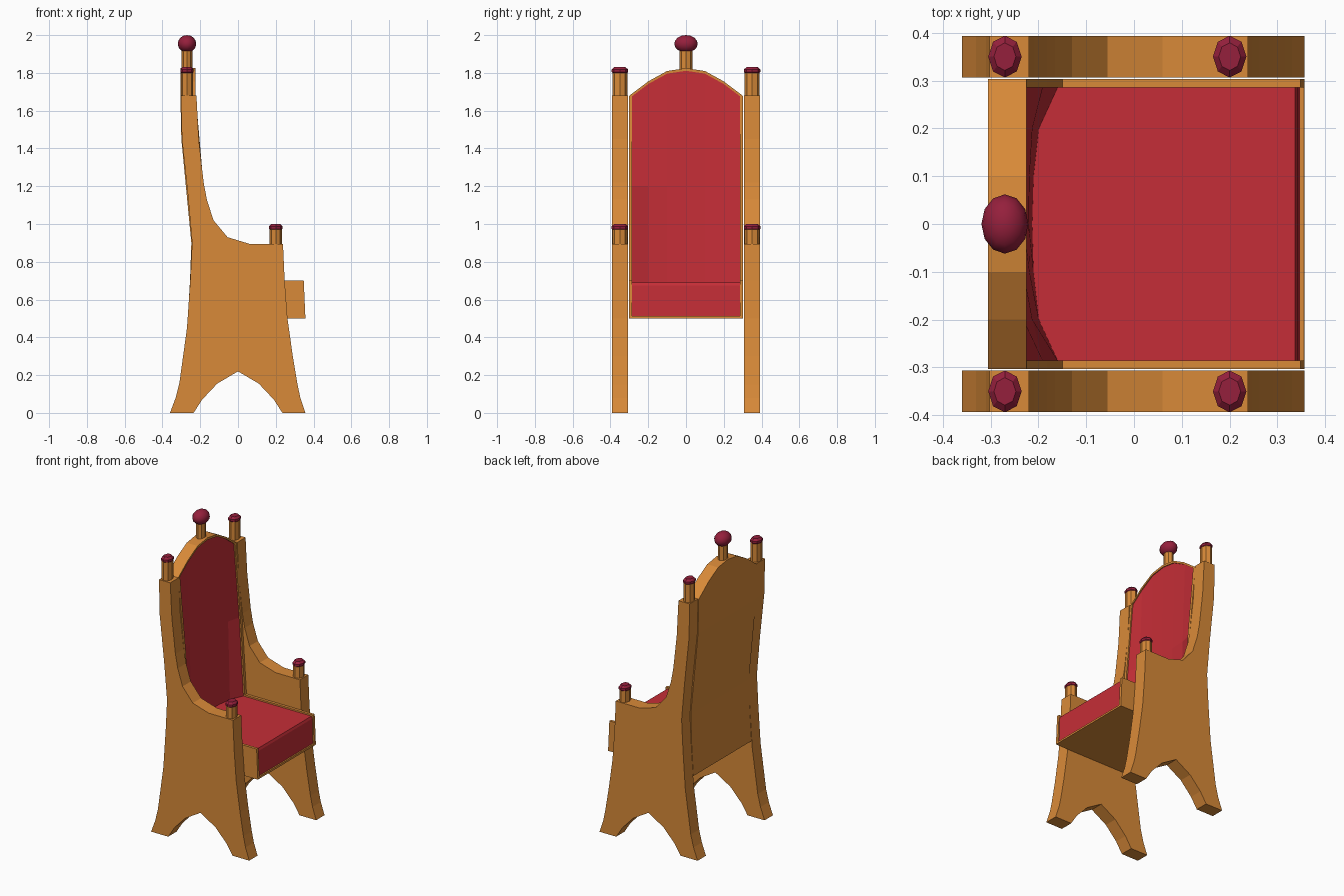
import bpy, bmesh, math

if "Cube" in bpy.data.objects:
    bpy.data.objects.remove(bpy.data.objects["Cube"])


def material(name, rgb):
    m = bpy.data.materials.new(name)
    m.diffuse_color = (*rgb, 1)
    m.use_nodes = True
    m.node_tree.nodes["Principled BSDF"].inputs["Base Color"].default_value = m.diffuse_color
    return m


WOOD = material("warm wood", (0.69, 0.254, 0.04))
RED = material("red upholstery", (0.56, 0.027, 0.038))
CRIMSON = material("dark crimson", (0.30, 0.014, 0.045))


def finish(bm, name, mat):
    bmesh.ops.recalc_face_normals(bm, faces=bm.faces)
    me = bpy.data.meshes.new(name)
    bm.to_mesh(me)
    bm.free()
    me.materials.append(mat)
    ob = bpy.data.objects.new(name, me)
    bpy.context.collection.objects.link(ob)
    return ob


def loft(name, ys, section, mat):
    """Closed (x, z) section at every y, bridged and capped."""
    bm = bmesh.new()
    rings = [[bm.verts.new((x, y, z)) for x, z in section(y)] for y in ys]
    n = len(rings[0])
    for a, b in zip(rings, rings[1:]):
        for i in range(n):
            j = (i + 1) % n
            bm.faces.new((a[i], a[j], b[j], b[i]))
    bm.faces.new(rings[0])
    bm.faces.new(rings[-1])
    return finish(bm, name, mat)


def lathe(name, x, y, rings, mat, ratio=1.25, sides=8):
    """Elliptical turned part from (radius, z) rings, wider along y."""
    bm = bmesh.new()
    loops = []
    for r, z in rings:
        loops.append([bm.verts.new((x + r * math.cos(a), y + r * ratio * math.sin(a), z))
                      for a in (2 * math.pi * k / sides for k in range(sides))])
    for a, b in zip(loops, loops[1:]):
        for i in range(sides):
            j = (i + 1) % sides
            bm.faces.new((a[i], a[j], b[j], b[i]))
    bm.faces.new(loops[0])
    bm.faces.new(loops[-1])
    return finish(bm, name, mat)


def lerp(table, v):
    for (a, p), (b, q) in zip(table, table[1:]):
        if v <= b:
            return p + (q - p) * (v - a) / (b - a)
    return table[-1][1]


# side panels: feet, arm and back post in one outline
SIDE = [(-0.36, 0), (-0.33, 0.08), (-0.31, 0.16), (-0.27, 0.45), (-0.253, 0.7),
        (-0.243, 0.9), (-0.265, 1.15), (-0.297, 1.45), (-0.302, 1.68),
        (-0.22, 1.68), (-0.208, 1.45), (-0.182, 1.22), (-0.165, 1.13), (-0.13, 1.02),
        (-0.055, 0.93), (0.06, 0.895), (0.238, 0.895), (0.247, 0.7), (0.262, 0.5),
        (0.29, 0.3), (0.315, 0.15), (0.33, 0.08), (0.357, 0),
        (0.235, 0), (0.19, 0.07), (0.11, 0.155), (0, 0.22),
        (-0.11, 0.155), (-0.19, 0.07), (-0.235, 0)]
for s, side in ((-1, "right"), (1, "left")):
    loft(f"{side}_side_panel", (s * 0.306, s * 0.393), lambda y: SIDE, WOOD)

# arched top of the backrest
ARCH = [(0, 1.825), (0.1, 1.81), (0.2, 1.755), (0.303, 1.677)]


def top(y):
    return lerp(ARCH, abs(y))


REAR = [(-0.3, 1.45), (-0.247, 0.9), (-0.254, 0.7), (-0.266, 0.5)]
COLS = (-0.285, -0.2, -0.1, 0, 0.1, 0.2, 0.285)


# wooden seat and back core, with front lip and arched rim around the upholstery
def core(y):
    t = top(y)
    return [(0.357, 0.5), (0.356, 0.513), (0.33, 0.513), (0.33, 0.68), (-0.222, 0.68),
            (-0.238, t - 0.014), (-0.225, t - 0.014), (-0.225, t), (-0.305, t)] + REAR


loft("seat_and_back_frame", COLS, core, WOOD)


# thin wooden cheeks at both edges of the seat and back
def cheek(y):
    t = top(y)
    return [(0.357, 0.5), (0.348, 0.7), (-0.15, 0.7), (-0.182, 1.2),
            (-0.225, t), (-0.305, t)] + REAR


for s, side in ((-1, "right"), (1, "left")):
    loft(f"{side}_frame_cheek", (s * 0.285, s * 0.303), cheek, WOOD)

# recessed upholstery: front, seat and hollowed backrest
HOLLOW = [(0, -0.213), (0.1, -0.21), (0.2, -0.199), (0.285, -0.16)]


def padding(y):
    t = top(y) - 0.014
    b = lerp(HOLLOW, abs(y))
    return [(0.347, 0.513), (0.343, 0.675), (0.337, 0.69), (b, 0.69),
            (b * 0.55 - 0.103, 1.2), (-0.231, t),
            (-0.24, t), (-0.224, 0.68), (0.328, 0.68), (0.328, 0.513)]


loft("upholstery", COLS, padding, RED)

# posts with faceted caps on the arms and back
for s, side in ((-1, "right"), (1, "left")):
    for part, x, z0, z1 in (("back", -0.27, 1.67, 1.8), ("arm", 0.2, 0.885, 0.97)):
        lathe(f"{side}_{part}_post", x, s * 0.35, [(0.032, z0), (0.032, z1)], WOOD)
        lathe(f"{side}_{part}_cap", x, s * 0.35,
              [(0.028, z1 - 0.004), (0.035, z1 + 0.004), (0.035, z1 + 0.018),
               (0.023, z1 + 0.031)], CRIMSON)

# central post and ball on top of the arch
lathe("crest_post", -0.27, 0, [(0.028, 1.79), (0.028, 1.92)], WOOD, ratio=1.2)
bm = bmesh.new()
bmesh.ops.create_uvsphere(bm, u_segments=12, v_segments=8, radius=1)
bmesh.ops.scale(bm, vec=(0.049, 0.062, 0.046), verts=bm.verts)
bmesh.ops.translate(bm, vec=(-0.27, 0, 1.954), verts=bm.verts)
for f in bm.faces:
    f.smooth = True
finish(bm, "crest_ball", CRIMSON)
